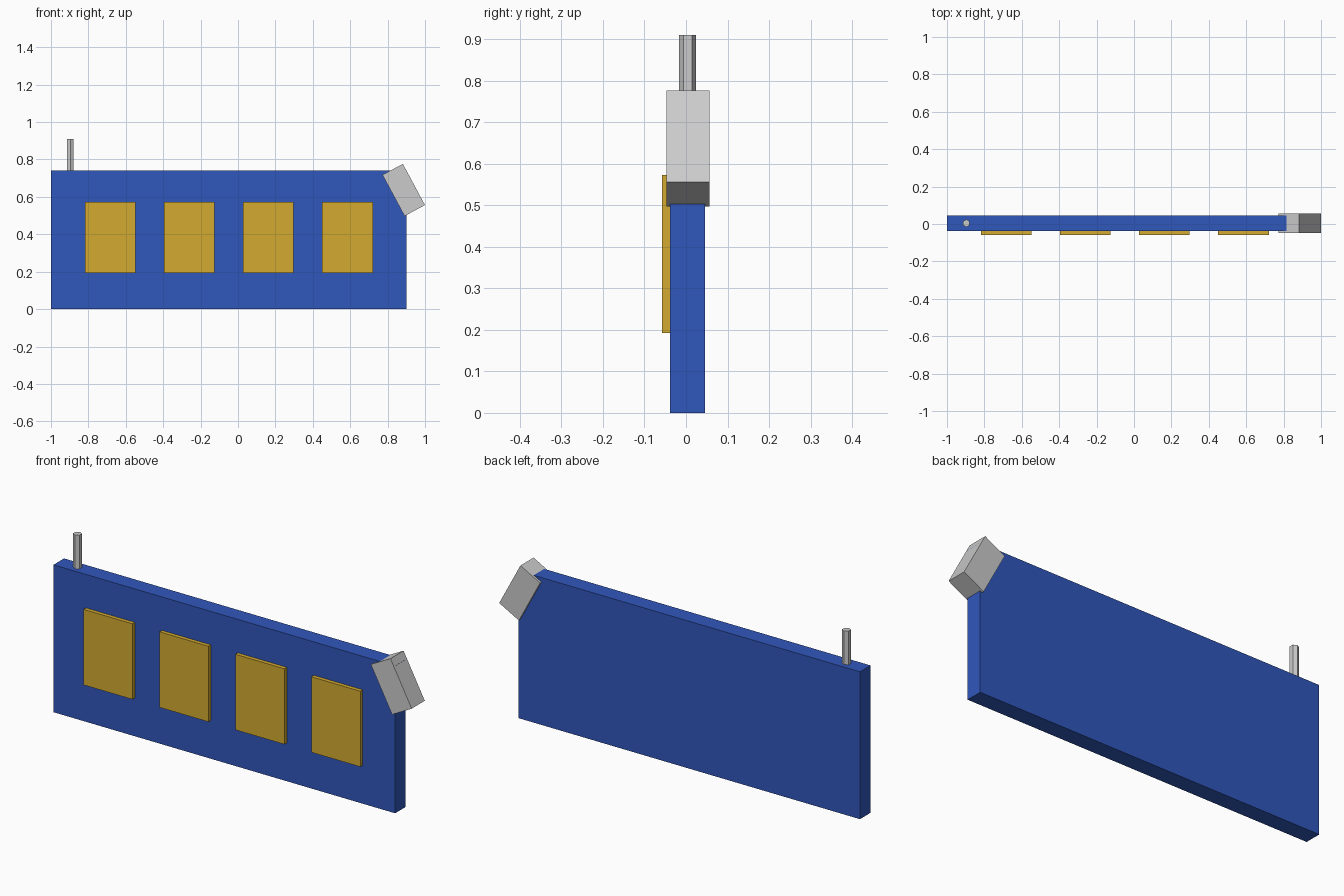
import bpy
from math import radians

if "Cube" in bpy.data.objects:
    bpy.data.objects.remove(bpy.data.objects["Cube"])


def material(name, rgb):
    m = bpy.data.materials.new(name)
    m.diffuse_color = (*rgb, 1)
    m.use_nodes = True
    m.node_tree.nodes["Principled BSDF"].inputs["Base Color"].default_value = m.diffuse_color
    return m


def box(name, lo, hi, mat=None, tilt=0):
    """Box between two corners, optionally tilted about y through its centre."""
    centre = [(a + b) / 2 for a, b in zip(lo, hi)]
    bpy.ops.mesh.primitive_cube_add(size=1, location=centre, rotation=(0, tilt, 0))
    ob = bpy.context.object
    ob.name = name
    ob.scale = [b - a for a, b in zip(lo, hi)]
    if mat:
        ob.data.materials.append(mat)
    return ob


blue = material("blue", (0.03, 0.095, 0.5))
yellow = material("yellow", (0.65, 0.4, 0.03))

# Main board
box("board", (-1, -0.038, 0), (0.901, 0.046, 0.741), blue)

# Row of raised panels on the front
for i in range(4):
    x = -0.683 + i * 0.4225
    box(f"panel_{i + 1}", (x - 0.136, -0.0575, 0.193), (x + 0.136, -0.03, 0.573), yellow)

# Tilted block over the upper right corner
cx, cz, w, h = 0.886, 0.637, 0.124, 0.25
box("corner_block", (cx - w / 2, -0.0475, cz - h / 2), (cx + w / 2, 0.0565, cz + h / 2),
    tilt=radians(-28.2))

# Six-sided post on the top edge
bpy.ops.mesh.primitive_cylinder_add(vertices=6, radius=0.0205, depth=0.18,
                                    location=(-0.896, 0.004, 0.82))
bpy.context.object.name = "post"
